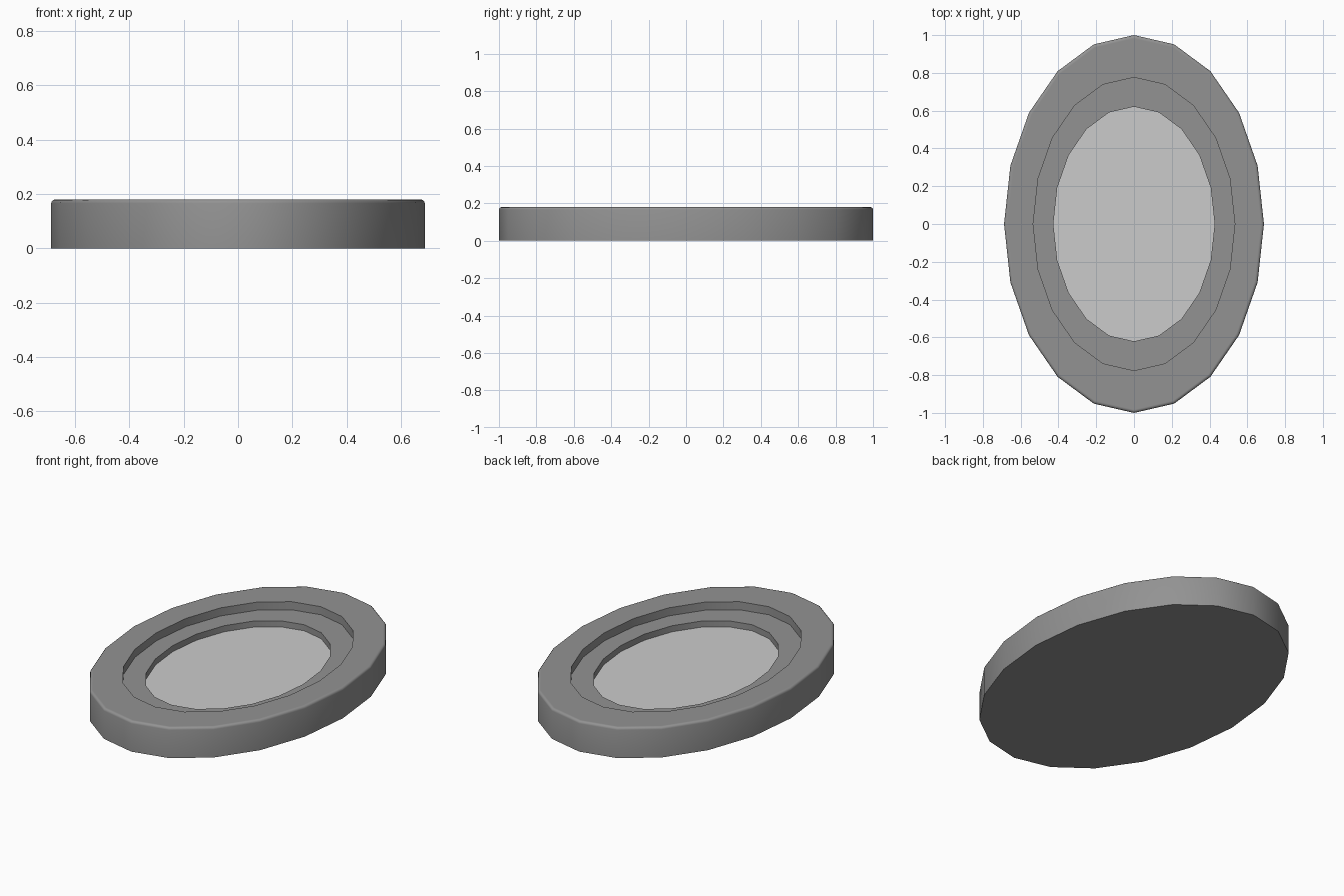
import bpy, bmesh, math

if "Cube" in bpy.data.objects:
    bpy.data.objects.remove(bpy.data.objects["Cube"])

SIDES = 20
RX, RY = 0.688, 1.0
R = 0.014   # edge rounding


def ring(bm, scale, inset, z):
    # One 20-sided oval loop with a vertex on each axis
    return [bm.verts.new(((RX * scale - inset) * math.cos(2 * math.pi * i / SIDES),
                          (RY * scale - inset) * math.sin(2 * math.pi * i / SIDES), z))
            for i in range(SIDES)]


def oval(name, profile, grey, cap_start=False, cap_end=False):
    # Skin a list of (scale, inset, z) loops into an oval part
    bm = bmesh.new()
    loops = [ring(bm, *p) for p in profile]
    for a, b in zip(loops, loops[1:]):
        for i in range(SIDES):
            j = (i + 1) % SIDES
            bm.faces.new((a[i], a[j], b[j], b[i]))
    if cap_start:
        bm.faces.new(loops[0][::-1])
    if cap_end:
        bm.faces.new(loops[-1])
    me = bpy.data.meshes.new(name)
    bm.to_mesh(me)
    bm.free()
    mat = bpy.data.materials.new(name + "_grey")
    mat.diffuse_color = (grey, grey, grey, 1)
    mat.use_nodes = True
    mat.node_tree.nodes["Principled BSDF"].inputs["Base Color"].default_value = mat.diffuse_color
    me.materials.append(mat)
    ob = bpy.data.objects.new(name, me)
    bpy.context.collection.objects.link(ob)
    bpy.ops.object.select_all(action='DESELECT')
    ob.select_set(True)
    bpy.context.view_layer.objects.active = ob
    bpy.ops.object.shade_smooth_by_angle(angle=math.radians(35))
    return ob


TOP, STEP, FLOOR = 0.18, 0.132, 0.096

# Frame: outer wall, rounded rim, stepped ledge, inner wall
frame = [(1.0, 0, 0)]
for k in range(4):
    t = math.radians(30 * k)
    frame.append((1.0, R * (1 - math.cos(t)), TOP - R * (1 - math.sin(t))))
frame.append((1.0, R + 0.004, TOP))   # keeps the rim flat
frame += [(0.776, 0, TOP), (0.776, 0, STEP)]
frame += [(0.621, 0, STEP), (0.621, 0, FLOOR)]
oval("oval_frame", frame, 0.29, cap_start=True)

# Recessed flat panel, lighter than the frame
oval("inset_panel", [(0.621, 0, FLOOR)], 0.55, cap_end=True)
